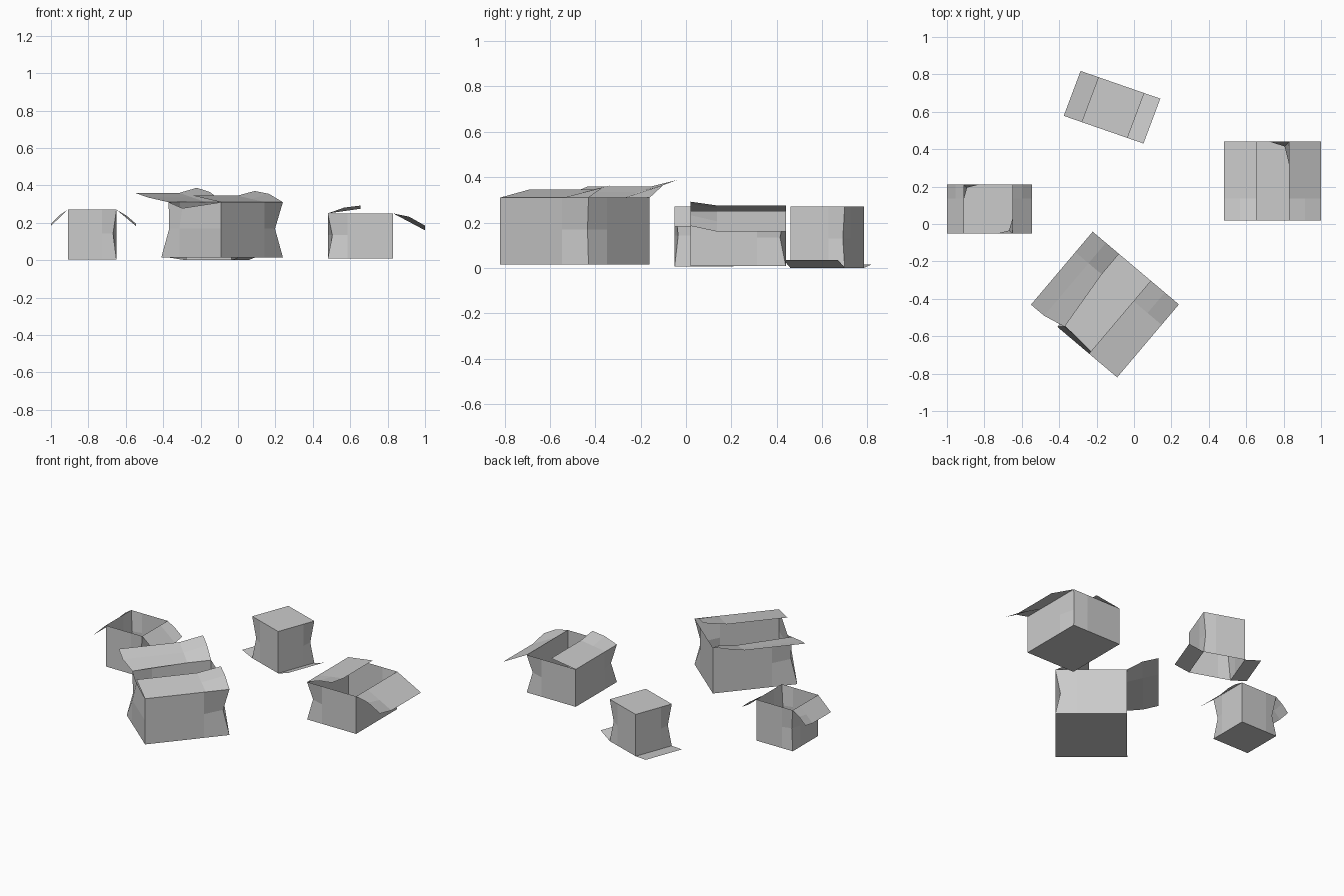
import bpy
import bmesh
from mathutils import Vector

if "Cube" in bpy.data.objects:
    bpy.data.objects.remove(bpy.data.objects["Cube"])


def make_mesh(name, rows, closed=False, floor=False):
    """Sheet lofted through equal-length rows of points."""
    bm = bmesh.new()
    grid = [[bm.verts.new(p) for p in row] for row in rows]
    n = len(rows[0])
    for a, b in zip(grid, grid[1:]):
        for i in range(n if closed else n - 1):
            j = (i + 1) % n
            bm.faces.new((a[i], a[j], b[j], b[i]))
    if floor:
        bm.faces.new(grid[0][::-1])
    bmesh.ops.recalc_face_normals(bm, faces=bm.faces)
    mesh = bpy.data.meshes.new(name)
    bm.to_mesh(mesh)
    bm.free()
    bpy.context.collection.objects.link(bpy.data.objects.new(name, mesh))


def carton(name, o, u, v, z0, z1, flaps, sag=0.0):
    """o = corner, u = across the opening, v = along the flap hinges.
    flaps = (reach in u, tip height, tip height at the bent end) per side."""
    o, u, v = (Vector((*p, 0)) for p in (o, u, v))

    def at(s, t, z):
        return o + u * s + v * t + Vector((0, 0, z))

    # Wall outline with extra folds beside the two dented corners
    ring = [(0, 0), (0, .7), (0, 1), (.3, 1), (1, 1), (1, .3), (1, 0), (.7, 0)]
    mid = list(ring)
    mid[2], mid[6] = (.07, .94), (.93, .06)
    top = list(ring)
    if sag:
        top[6], top[7] = (.93, .05), (.7, .05)
    zm = z0 + (z1 - z0) * .52
    upper = [at(s, t, z1) for s, t in top]
    upper[7].z -= sag
    make_mesh(name + "_body",
              [[at(s, t, z0) for s, t in ring],
               [at(s, t, zm) for s, t in mid], upper], True, True)

    # Two long flaps, each with one bent end
    for side, (reach, tip, bent) in enumerate(flaps):
        rows = []
        for f in (0, .5, 1):
            row = []
            for t in (0, .72, 1):
                end = bent if t == 1 else tip
                z = z1 + (end - z1) * f
                if f == .5:
                    z += (bent - tip) * (.6 if t == 1 else 0)
                s, tt = side + reach * f, t
                if sag and side == 1 and t == 0 and f == 0:
                    s, tt = .93, .05
                row.append(at(s, tt, z))
            rows.append(row)
        make_mesh(f"{name}_flap_{side + 1}", rows)


# Small box on the left, flaps drooping outward
carton("small_box", (-.91, -.05), (.26, 0), (0, .26), .005, .27,
       [(-.35, .183, .195), (.4, .183, .195)])

# Large rotated box, one flap folded in and one out
carton("large_box", (-.09, -.82), (-.32, .27), (.33, .39), .015, .31,
       [(.47, .345, .37), (.44, .36, .387)], sag=.032)

# Low box on the right
carton("low_box", (.48, .44), (.35, 0), (0, -.42), .008, .25,
       [(.5, .275, .292), (.485, .16, .185)])

# Upside-down box at the back, flaps spread on the ground
carton("overturned_box", (-.19, .785), (.245, -.085), (-.09, -.24), .27, 0,
       [(-.39, .015, .015), (.35, .035, .035)])
